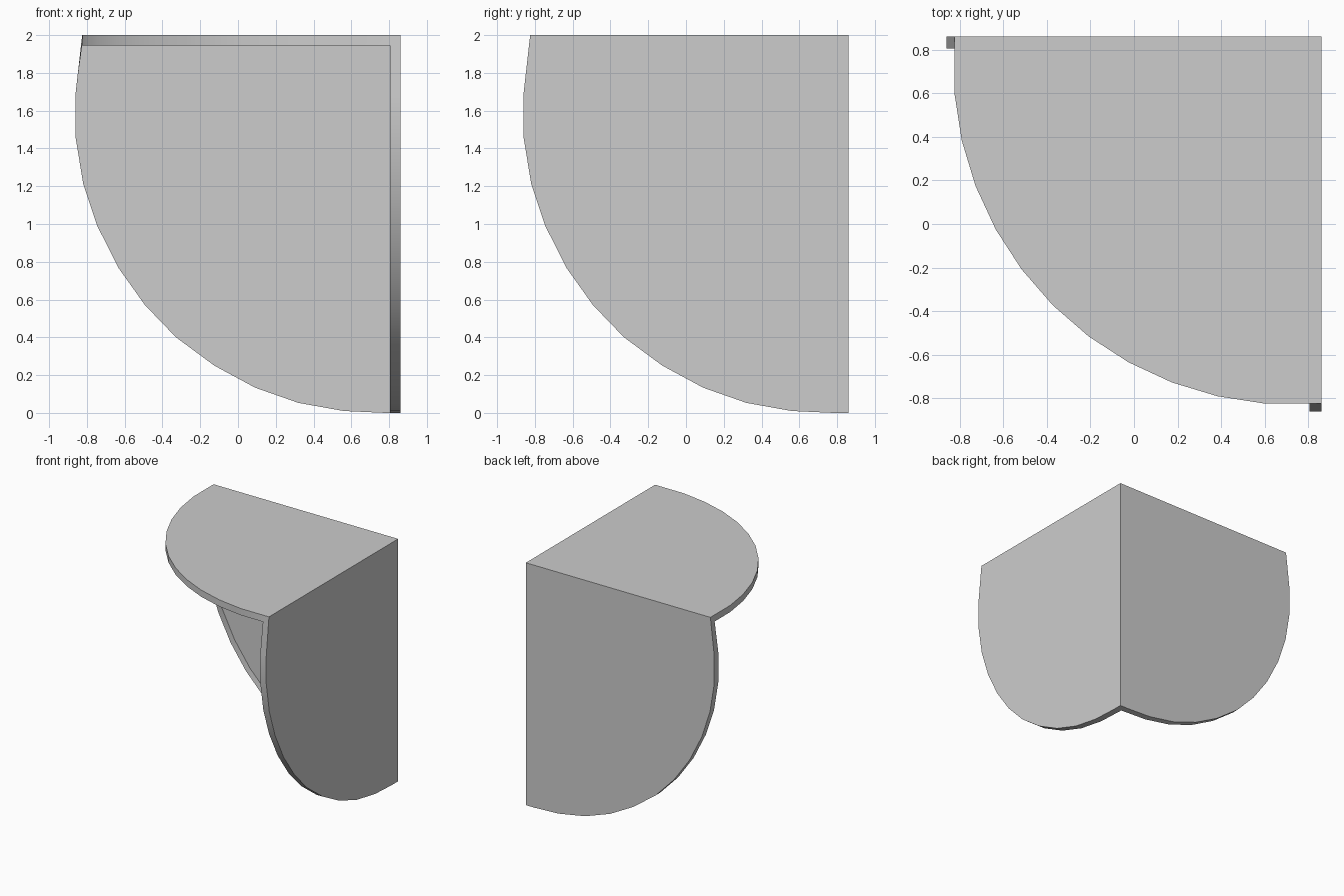
import bpy
import bmesh
from math import cos, sin, radians
from mathutils import Vector

cube = bpy.data.objects.get("Cube")
if cube:
    bpy.data.objects.remove(cube, do_unlink=True)

grey = bpy.data.materials.new("plain_grey")
grey.use_nodes = True
colour = (0.605, 0.605, 0.605, 1)
grey.diffuse_color = colour
grey.node_tree.nodes["Principled BSDF"].inputs["Base Color"].default_value = colour

EDGE, TOP, RIM, LIP = 0.86, 2.0, 0.055, -0.825

# Shared wall outline: horizontal position and height
wall = [(EDGE, TOP), (LIP, TOP), (-0.86, 1.69), (-0.86, 1.46), (-0.82, 1.215),
        (-0.745, 0.99), (-0.633, 0.768), (-0.492, 0.57), (-0.328, 0.4),
        (-0.125, 0.25), (0.092, 0.133), (0.32, 0.053), (0.56, 0.01),
        (0.78, 0), (EDGE, 0)]

# Rounded shelf outline: straight ends joined by an arc
centre, radius, step = 0.73, 1.56, 8.04
arc = [radians(45 + step * k) for k in range(-5, 6)]
shelf = [(EDGE, EDGE), (LIP, EDGE)]
shelf += [(centre - radius * cos(a), centre - radius * sin(a)) for a in arc]
shelf += [(EDGE, LIP)]

# Three thin sheets meeting in one corner, welded along their shared edges
bm = bmesh.new()
sheets = [[(x, y, TOP) for x, y in shelf],
          [(h, EDGE, z) for h, z in wall],
          [(EDGE, h, z) for h, z in wall]]
for outline in sheets:
    bm.faces.new([bm.verts.new(p) for p in outline])
bmesh.ops.remove_doubles(bm, verts=bm.verts, dist=0.001)
bm.normal_update()
for face in bm.faces:
    if face.normal.dot(face.calc_center_median()) < 0:
        face.normal_flip()

# Rim band folded inwards around the open border, mitred where sheets meet
border = [e for e in bm.edges if e.is_boundary]
inward = {}
for vert in {v for e in border for v in e.verts}:
    inward[vert] = vert.co - RIM * sum((f.normal for f in vert.link_faces), Vector())
inner = {vert: bm.verts.new(co) for vert, co in inward.items()}
for edge in border:
    loop = edge.link_loops[0]
    a, b = loop.vert, loop.link_loop_next.vert
    bm.faces.new([b, a, inner[a], inner[b]])
bm.normal_update()

mesh = bpy.data.meshes.new("corner_panels")
bm.to_mesh(mesh)
bm.free()
mesh.materials.append(grey)
panels = bpy.data.objects.new("corner_panels", mesh)
bpy.context.collection.objects.link(panels)

# Smooth curved rims with crisp borders
bpy.ops.object.select_all(action="DESELECT")
bpy.context.view_layer.objects.active = panels
panels.select_set(True)
bpy.ops.object.shade_smooth_by_angle(angle=radians(30))
